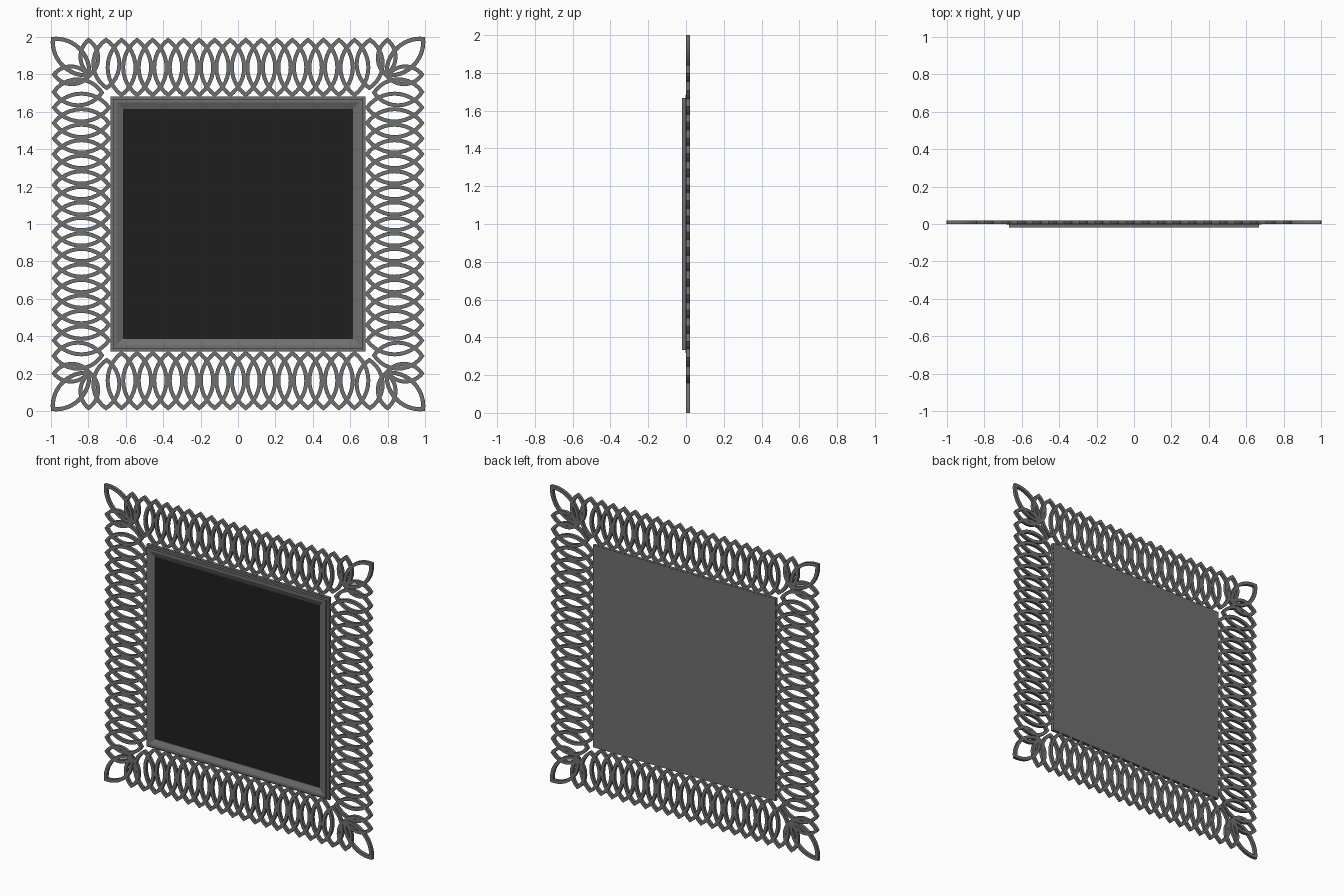
import bpy, bmesh, math
from mathutils import Matrix, Vector

if "Cube" in bpy.data.objects:
    bpy.data.objects.remove(bpy.data.objects["Cube"])

CENTRE = Vector((0, 0, 1))
FRONT, BACK = 0.0, 0.02          # depth of the lattice
PITCH = 0.083


def material(name, value):
    mat = bpy.data.materials.new(name)
    mat.diffuse_color = (value, value, value, 1)
    mat.use_nodes = True
    mat.node_tree.nodes["Principled BSDF"].inputs["Base Color"].default_value = mat.diffuse_color
    return mat


METAL = material("dark_grey", 0.16)
GLASS = material("black_glass", 0.0137)


def finish(bm, name, mat=METAL):
    bmesh.ops.recalc_face_normals(bm, faces=bm.faces)
    me = bpy.data.meshes.new(name)
    bm.to_mesh(me)
    bm.free()
    me.materials.append(mat)
    ob = bpy.data.objects.new(name, me)
    bpy.context.collection.objects.link(ob)
    return ob


def almond(half_len, d, radius, n=12):
    """Closed pointed-oval outline made of two circular arcs."""
    a = math.asin(half_len / radius)
    arc = [(radius * math.cos(t) - d, radius * math.sin(t))
           for t in (-a + 2 * a * i / n for i in range(n))]
    return arc + [(-x, -y) for x, y in arc]


def add_lens(bm, p, q, width, band=0.021):
    """Pointed-oval ring between tips p and q (x, z), extruded in depth."""
    p, q = Vector(p), Vector(q)
    mid, axis = (p + q) / 2, (q - p).normalized()
    side = Vector((axis.y, -axis.x))
    h = (q - p).length / 2
    r = (h * h + width * width) / (2 * width)
    d = r - width
    outer = almond(h, d, r)
    inner = almond(math.sqrt((r - band) ** 2 - d * d), d, r - band)
    loops = []
    for pts, y in ((outer, FRONT), (outer, BACK), (inner, BACK), (inner, FRONT)):
        loop = []
        for u, v in pts:
            c = mid + side * u + axis * v
            loop.append(bm.verts.new(CENTRE + Vector((c.x, y, c.y))))
        loops.append(loop)
    m = len(outer)
    for k in range(4):
        a, b = loops[k], loops[(k + 1) % 4]
        for i in range(m):
            j = (i + 1) % m
            bm.faces.new((a[i], a[j], b[j], b[i]))


def square_rings(name, profile, mat=METAL, caps=(False, False)):
    """Sweep a (half size, y) profile around a square."""
    bm = bmesh.new()
    rings = [[bm.verts.new(CENTRE + Vector((sx * s, y, sz * s)))
              for sx, sz in ((-1, -1), (1, -1), (1, 1), (-1, 1))] for s, y in profile]
    for a, b in zip(rings, rings[1:]):
        for i in range(4):
            j = (i + 1) % 4
            bm.faces.new((a[i], a[j], b[j], b[i]))
    if caps[0]:
        bm.faces.new(rings[0])
    if caps[1]:
        bm.faces.new(rings[-1])
    return finish(bm, name, mat)


# Interlaced border and corner leaves, one set per side
for k, label in enumerate(("top", "left", "bottom", "right")):
    spin = Matrix.Rotation(-k * math.pi / 2, 3, 'Y')
    bm = bmesh.new()
    for i in range(-8, 8):
        x = (i + 0.5) * PITCH
        add_lens(bm, (x, 0.997), (x, 0.677), 0.085)
    for s in (-1, 1):            # shortened ovals near the mitre
        add_lens(bm, (s * 0.706, 0.997), (s * 0.702, 0.715), 0.08)
        add_lens(bm, (s * 0.80, 0.997), (s * 0.79, 0.785), 0.058)
    bmesh.ops.rotate(bm, verts=bm.verts, cent=CENTRE, matrix=spin)
    finish(bm, "lattice_" + label)

    bm = bmesh.new()
    add_lens(bm, (-1, 1), (-0.785, 0.785), 0.075, 0.022)
    bmesh.ops.rotate(bm, verts=bm.verts, cent=CENTRE, matrix=spin)
    finish(bm, "corner_leaf_" + label)

# Stepped moulding with sloping inner edge, closed by the back board
square_rings("frame_moulding", [
    (0.682, 0.019), (0.682, -0.003), (0.668, -0.003), (0.668, -0.02),
    (0.650, -0.02), (0.615, -0.005), (0.615, 0.002)], caps=(True, False))

# Dark glass
square_rings("mirror_glass", [(0.617, 0.004), (0.617, 0.0)], GLASS, caps=(True, True))
